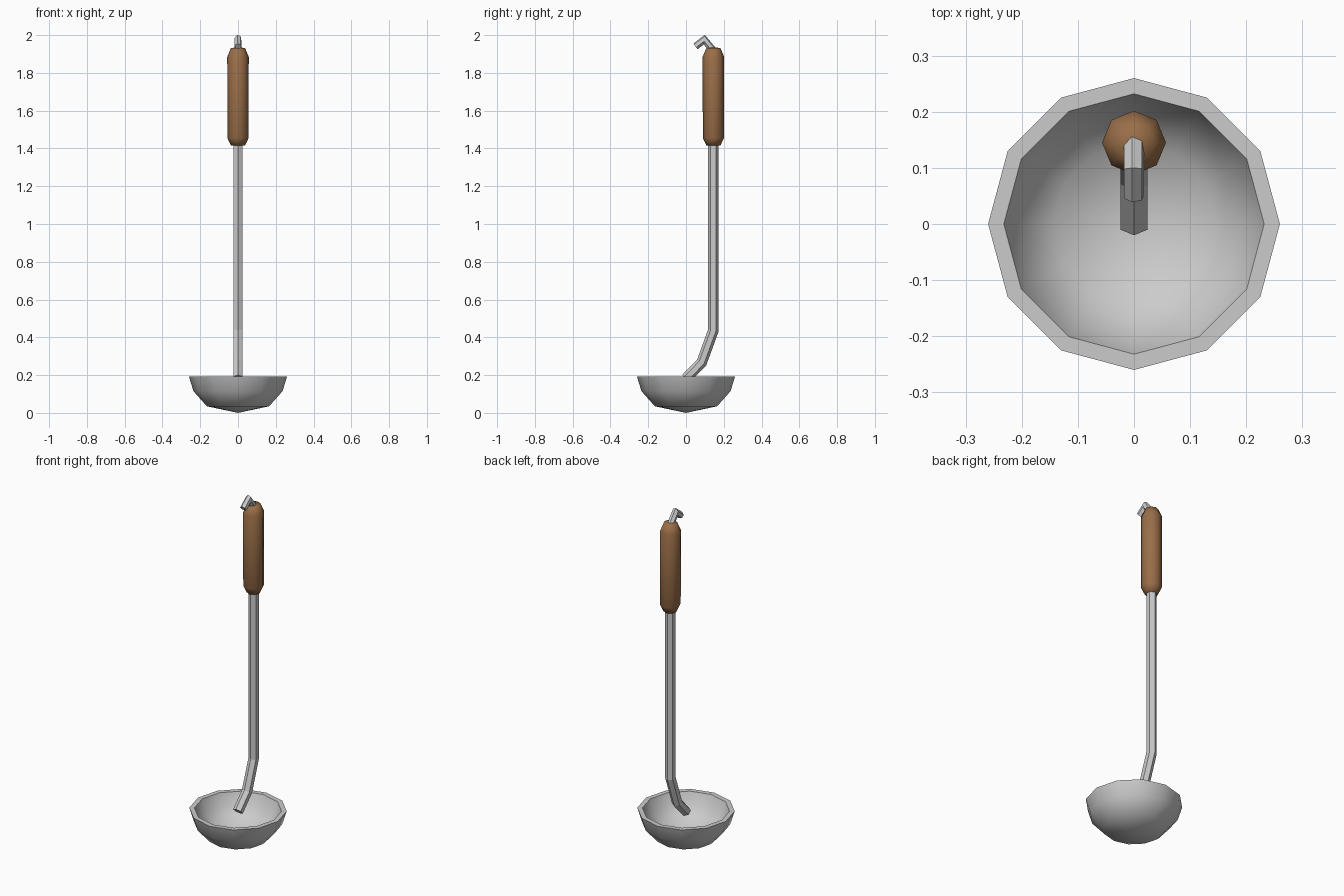
import bpy, bmesh, math
from mathutils import Vector

if "Cube" in bpy.data.objects:
    bpy.data.objects.remove(bpy.data.objects["Cube"])


def finish(name, bm, angle=None, mat=None):
    bmesh.ops.remove_doubles(bm, verts=bm.verts, dist=1e-5)
    bmesh.ops.recalc_face_normals(bm, faces=bm.faces)
    me = bpy.data.meshes.new(name)
    bm.to_mesh(me)
    bm.free()
    ob = bpy.data.objects.new(name, me)
    bpy.context.collection.objects.link(ob)
    if mat:
        me.materials.append(mat)
    if angle:
        bpy.ops.object.select_all(action='DESELECT')
        ob.select_set(True)
        bpy.context.view_layer.objects.active = ob
        bpy.ops.object.shade_smooth_by_angle(angle=math.radians(angle))
    return ob


def lathe(name, profile, sides, y=0.0, angle=None, mat=None):
    """Revolve an (r, z) profile that starts and ends on the axis."""
    bm = bmesh.new()
    vs = [bm.verts.new((r, y, z)) for r, z in profile]
    es = [bm.edges.new(p) for p in zip(vs, vs[1:])]
    bmesh.ops.spin(bm, geom=vs + es, cent=(0, y, 0), axis=(0, 0, 1),
                   angle=math.tau, steps=sides)
    bmesh.ops.remove_doubles(bm, verts=bm.verts, dist=1e-5)
    return finish(name, bm, angle, mat)


def tube(name, path, radius, sides=6, twist=0.0):
    """Mitred tube along a (y, z) path."""
    bm = bmesh.new()
    pts = [Vector(p) for p in path]
    rings = []
    for i, p in enumerate(pts):
        a = (p - pts[max(i - 1, 0)]).normalized()
        b = (pts[min(i + 1, len(pts) - 1)] - p).normalized()
        t = (a + b).normalized()
        n = Vector((-t.y, t.x))
        k = 1 / max(t.dot(a), t.dot(b), 0.5)
        ring = []
        for j in range(sides):
            u = math.tau * j / sides + twist
            q = p + n * (math.cos(u) * radius * k)
            ring.append(bm.verts.new((math.sin(u) * radius, q.x, q.y)))
        rings.append(ring)
    for r, s in zip(rings, rings[1:]):
        for j in range(sides):
            m = (j + 1) % sides
            bm.faces.new((r[j], r[m], s[m], s[j]))
    bm.faces.new(rings[0])
    bm.faces.new(rings[-1])
    return finish(name, bm)


wood = bpy.data.materials.new("wood")
wood.diffuse_color = (0.32, 0.155, 0.065, 1)
wood.use_nodes = True
wood.node_tree.nodes["Principled BSDF"].inputs["Base Color"].default_value = wood.diffuse_color

# Bowl with a flat rim and hollow inside
lathe("bowl", [(0, 0), (0.165, 0.035), (0.236, 0.115), (0.26, 0.193),
               (0.232, 0.193), (0.207, 0.125), (0.145, 0.06), (0, 0.03)],
      12, angle=50)

# Bent shaft running up into the grip
tube("shaft", [(0.0, 0.182), (0.083, 0.267), (0.145, 0.437), (0.145, 1.5)], 0.028)

# Wooden grip
lathe("grip", [(0, 1.415), (0.037, 1.415), (0.056, 1.455), (0.057, 1.885),
               (0.037, 1.932), (0, 1.935)], 8, y=0.145, angle=70, mat=wood)

# Hanging hook
tube("hook", [(0.16, 1.90), (0.097, 1.976), (0.05, 1.94)], 0.019, twist=0.2)
